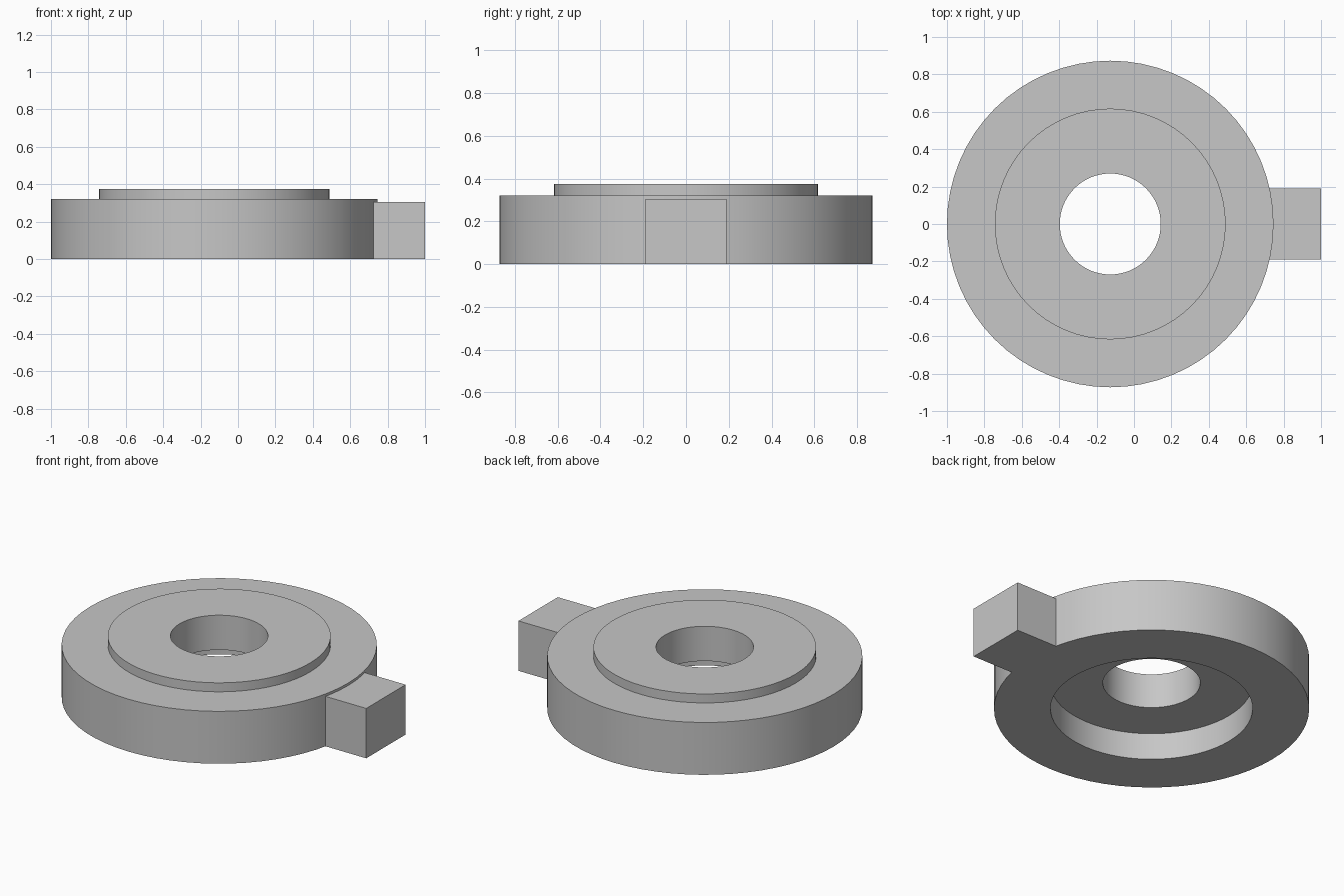
import bpy
import bmesh
import math
from mathutils import Matrix, Vector

cube = bpy.data.objects.get("Cube")
if cube:
    bpy.data.objects.remove(cube, do_unlink=True)

SEGMENTS = 64
CENTRE_X = -0.127
RIM_R, STEP_R, BORE_R, RECESS_R = 0.873, 0.617, 0.27, 0.56
RIM_Z, STEP_Z, RECESS_Z, LUG_Z = 0.32, 0.375, 0.163, 0.305

grey = bpy.data.materials.new("plain grey")
grey.use_nodes = True
colour = (0.57, 0.57, 0.57, 1)
grey.diffuse_color = colour
grey.node_tree.nodes["Principled BSDF"].inputs["Base Color"].default_value = colour


def make_object(name, bm):
    bmesh.ops.recalc_face_normals(bm, faces=bm.faces)
    mesh = bpy.data.meshes.new(name)
    bm.to_mesh(mesh)
    bm.free()
    mesh.materials.append(grey)
    obj = bpy.data.objects.new(name, mesh)
    bpy.context.collection.objects.link(obj)
    return obj


# Stepped ring with a through bore and a wide recess underneath
profile = [(RECESS_R, 0), (RIM_R, 0), (RIM_R, RIM_Z), (STEP_R, RIM_Z),
           (STEP_R, STEP_Z), (BORE_R, STEP_Z), (BORE_R, RECESS_Z), (RECESS_R, RECESS_Z)]
bm = bmesh.new()
verts = [bm.verts.new((r, 0, z)) for r, z in profile]
edges = [bm.edges.new((v, verts[i - 1])) for i, v in enumerate(verts)]
bmesh.ops.spin(bm, geom=verts + edges, cent=(0, 0, 0), axis=(0, 0, 1),
               angle=math.tau, steps=SEGMENTS, use_merge=True)
bmesh.ops.remove_doubles(bm, verts=bm.verts, dist=0.0001)
bmesh.ops.translate(bm, verts=bm.verts, vec=(CENTRE_X, 0, 0))
ring = make_object("flanged_ring", bm)

# Square side lug, rooted inside the rim wall
inner, outer, width = 0.6, 1.0, 0.38
bm = bmesh.new()
centre = Vector(((inner + outer) / 2, 0, LUG_Z / 2))
bmesh.ops.create_cube(bm, size=1, matrix=Matrix.Translation(centre)
                      @ Matrix.Diagonal((outer - inner, width, LUG_Z, 1)))
lug = make_object("side_lug", bm)

# Fuse the lug into the ring
bpy.ops.object.select_all(action="DESELECT")
ring.select_set(True)
bpy.context.view_layer.objects.active = ring
fuse = ring.modifiers.new("fuse lug", "BOOLEAN")
fuse.operation = "UNION"
fuse.solver = "EXACT"
fuse.object = lug
bpy.ops.object.modifier_apply(modifier=fuse.name)
bpy.data.objects.remove(lug, do_unlink=True)
bpy.ops.object.shade_smooth_by_angle(angle=math.radians(30))
